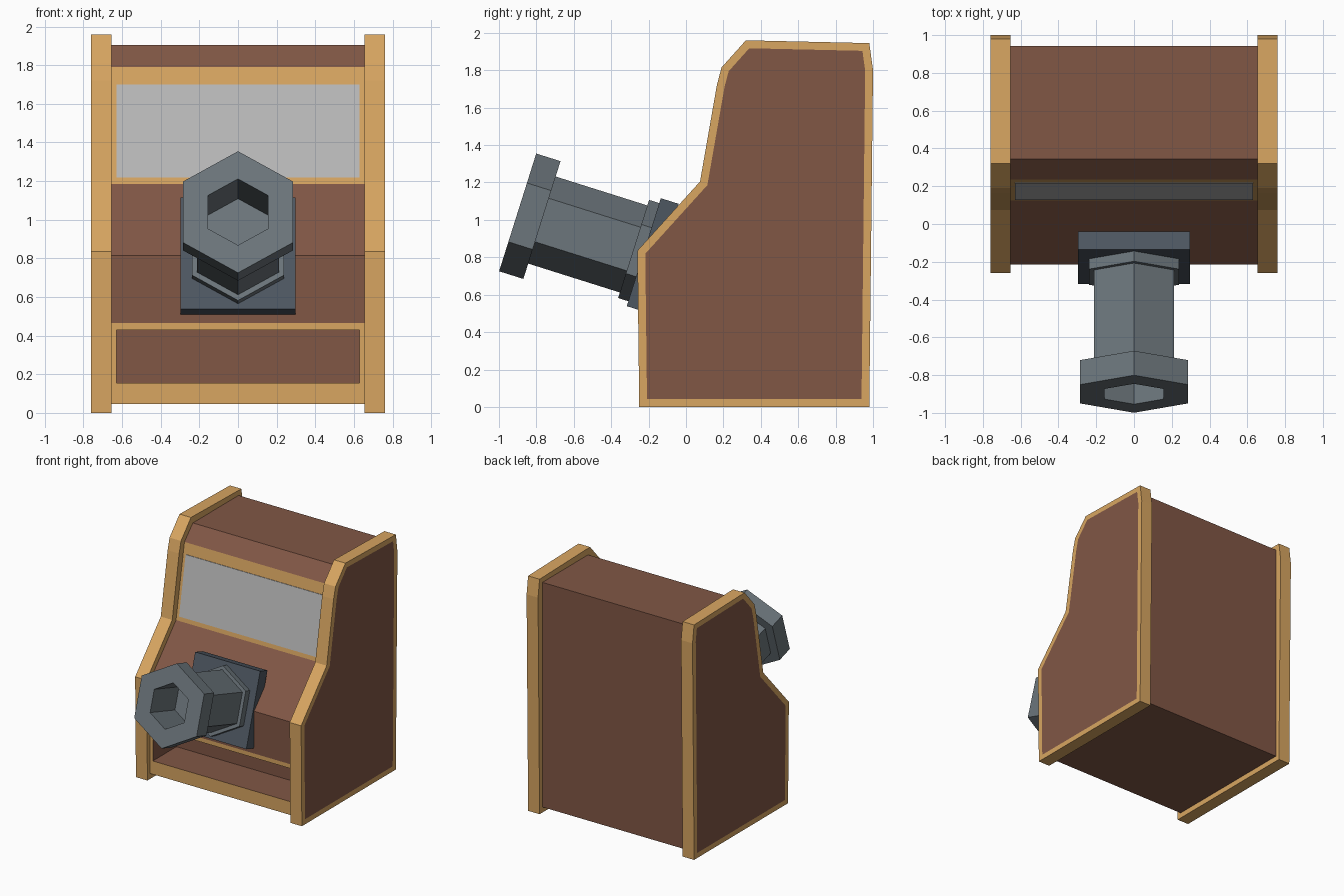
import bpy, bmesh
from math import radians, sin, cos, pi
from mathutils import Matrix

if "Cube" in bpy.data.objects:
    bpy.data.objects.remove(bpy.data.objects["Cube"])


def material(name, color):
    m = bpy.data.materials.new(name)
    m.diffuse_color = (*color, 1)
    m.use_nodes = True
    m.node_tree.nodes["Principled BSDF"].inputs["Base Color"].default_value = m.diffuse_color
    return m


BROWN = material("brown_wood", (0.22, 0.095, 0.06))
TRIM = material("light_wood", (0.69, 0.38, 0.12))
SCREEN = material("screen_grey", (0.5, 0.5, 0.5))
STEEL = material("steel", (0.15, 0.18, 0.2))
SLATE = material("slate", (0.075, 0.095, 0.12))


def finish(name, bm, mats):
    bmesh.ops.recalc_face_normals(bm, faces=bm.faces[:])
    me = bpy.data.meshes.new(name)
    bm.to_mesh(me)
    bm.free()
    for m in mats:
        me.materials.append(m)
    ob = bpy.data.objects.new(name, me)
    bpy.context.collection.objects.link(ob)
    return ob


def prism(name, pts, x0, x1, mats, trim_edges=(), inset=0):
    """Extrude a (y, z) outline along x; optionally recolour edges or inset the x1 cap."""
    bm = bmesh.new()
    a = [bm.verts.new((x0, y, z)) for y, z in pts]
    b = [bm.verts.new((x1, y, z)) for y, z in pts]
    bm.faces.new(a)
    cap = bm.faces.new(b)
    n = len(pts)
    for i in range(n):
        j = (i + 1) % n
        f = bm.faces.new((a[i], a[j], b[j], b[i]))
        f.material_index = 1 if i in trim_edges else 0
    bmesh.ops.recalc_face_normals(bm, faces=bm.faces[:])
    if inset:
        bmesh.ops.inset_region(bm, faces=[cap], thickness=inset, use_even_offset=True)
        cap.material_index = 1
    return finish(name, bm, mats)


# Side panels: light wood edge with a brown inlay on the outside, mirrored
side = [(-0.25, 0), (0.98, 0), (1.0, 1.8), (0.98, 1.945), (0.32, 1.96), (0.19, 1.815),
        (0.165, 1.72), (0.075, 1.205), (-0.26, 0.835)]
panel = prism("side_panels", side, 0.655, 0.76, [TRIM, BROWN], inset=0.042)
panel.modifiers.new("mirror", 'MIRROR')

# Cabinet body, with trim bands on the lower front and round the screen
body_pts = [(-0.215, 0.045), (0.943, 0.045), (0.943, 1.905), (0.345, 1.905), (0.235, 1.79),
            (0.125, 1.185), (-0.215, 0.815), (-0.215, 0.465)]
body = prism("cabinet_body", body_pts, -0.655, 0.655, [BROWN, TRIM], trim_edges=(4, 7))

# Recess in the lower front
recess = [(-0.4, 0.155), (0.095, 0.155), (0.095, 0.43), (-0.4, 0.43)]
cutter = prism("recess_cutter", recess, -0.63, 0.63, [BROWN])
cutter.hide_render = True
cutter.hide_viewport = True
cut = body.modifiers.new("recess", 'BOOLEAN')
cut.operation = 'DIFFERENCE'
cut.solver = 'EXACT'
cut.object = cutter


# Screen, lying just proud of the sloped front
def slope_y(z):
    return 0.125 + 0.11 * (z - 1.185) / 0.605


lo, hi = 1.22, 1.70
prism("screen", [(slope_y(lo) - 0.004, lo), (slope_y(lo) + 0.02, lo),
                 (slope_y(hi) + 0.02, hi), (slope_y(hi) - 0.004, hi)], -0.63, 0.63, [SCREEN])

# Tilted frame for the handle: local z points out of its open end
tilt = Matrix.Translation((0, -0.9, 1.04)) @ Matrix.Rotation(radians(72.5), 4, 'X')

# Hexagonal handle: socket, end flange, shaft and collar as one stepped profile
steps = [(0.18, -0.34), (0.18, 0), (0.33, 0), (0.33, -0.136),
         (0.244, -0.136), (0.244, -0.65), (0.275, -0.65), (0.275, -0.73)]
bm = bmesh.new()
rings = [[bm.verts.new((r * sin(k * pi / 3), r * cos(k * pi / 3), h)) for k in range(6)]
         for r, h in steps]
for p, q in zip(rings, rings[1:]):
    for k in range(6):
        m = (k + 1) % 6
        bm.faces.new((p[k], p[m], q[m], q[k]))
bm.faces.new(rings[0])
bm.faces.new(rings[-1])
finish("hex_handle", bm, [STEEL]).matrix_world = tilt

# Square mounting block under the handle
bm = bmesh.new()
bmesh.ops.create_cube(bm, size=1, matrix=Matrix.Translation((0, 0, -0.757)) @ Matrix.Diagonal((0.595, 0.605, 0.1, 1)))
finish("mounting_block", bm, [SLATE]).matrix_world = tilt
